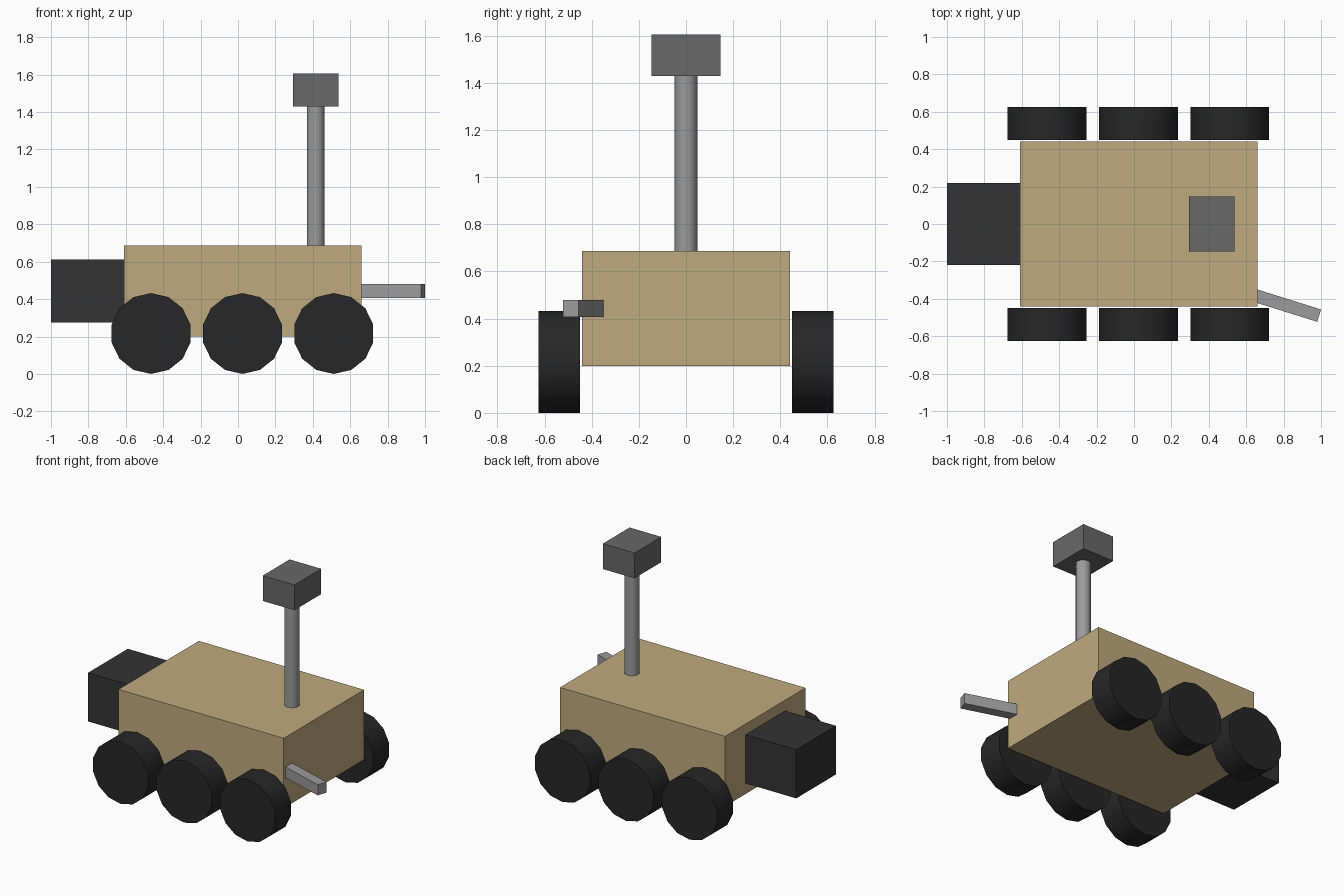
import bpy
from math import radians, pi, cos, sin

if "Cube" in bpy.data.objects:
    bpy.data.objects.remove(bpy.data.objects["Cube"])


def material(name, r, g, b):
    m = bpy.data.materials.new(name)
    m.diffuse_color = (r, g, b, 1)
    m.use_nodes = True
    m.node_tree.nodes["Principled BSDF"].inputs["Base Color"].default_value = m.diffuse_color
    return m


TAN = material("tan", 0.52, 0.40, 0.21)
BLACK = material("black", 0.02, 0.02, 0.02)
CHARCOAL = material("charcoal", 0.033, 0.033, 0.033)
DARK = material("dark_grey", 0.14, 0.14, 0.14)
GREY = material("grey", 0.33, 0.33, 0.33)


def finish(name, mat):
    ob = bpy.context.object
    ob.name = name
    ob.data.materials.append(mat)
    return ob


def box(name, centre, size, mat, yaw=0.0):
    bpy.ops.mesh.primitive_cube_add(size=1, location=centre)
    ob = finish(name, mat)
    ob.scale = size
    ob.rotation_euler.z = yaw
    return ob


def cylinder(name, centre, radius, depth, sides, mat, rot=(0, 0, 0)):
    bpy.ops.mesh.primitive_cylinder_add(vertices=sides, radius=radius, depth=depth,
                                        location=centre, rotation=rot)
    bpy.ops.object.shade_smooth_by_angle(angle=radians(45))
    return finish(name, mat)


# Chassis and rear power unit
box("body", (0.025, 0, 0.443), (1.27, 0.882, 0.486), TAN)
box("power_unit", (-0.80, 0, 0.443), (0.40, 0.436, 0.338), CHARCOAL)

# Three wheels on each side, a vertex pointing straight up
for side, sy in (("right", -1), ("left", 1)):
    for place, x in (("rear", -0.465), ("middle", 0.024), ("front", 0.512)):
        cylinder(f"{place}_{side}_wheel", (x, sy * 0.538, 0.216), 0.216, 0.176, 14,
                 BLACK, (pi / 2, 0, 0))

# Mast with camera head
cylinder("mast", (0.415, 0, 1.06), 0.049, 0.77, 10, GREY)
box("camera_head", (0.415, 0, 1.518), (0.243, 0.294, 0.176), DARK)

# Short arm angled outwards from the front face
yaw, length = radians(-17.4), 0.40
box("arm", (0.99 - cos(yaw) * length / 2, -0.49 - sin(yaw) * length / 2, 0.443),
    (length, 0.069, 0.074), GREY, yaw)
